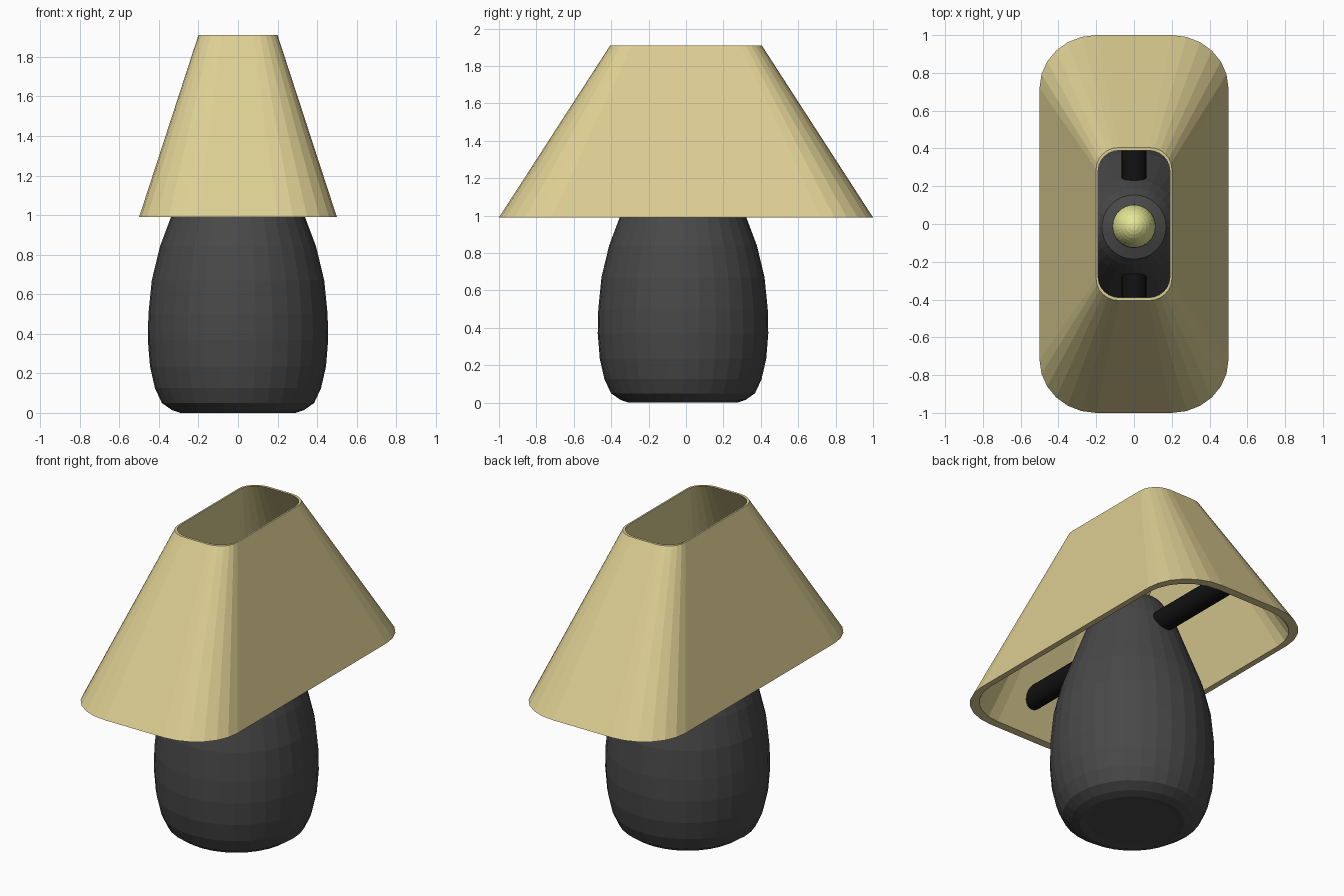
import bpy, bmesh
from math import cos, sin, pi

if "Cube" in bpy.data.objects:
    bpy.data.objects.remove(bpy.data.objects["Cube"])


def material(name, rgb):
    m = bpy.data.materials.new(name)
    m.diffuse_color = (*rgb, 1)
    m.use_nodes = True
    m.node_tree.nodes["Principled BSDF"].inputs["Base Color"].default_value = m.diffuse_color
    return m


def finish(name, bm, mat):
    bmesh.ops.recalc_face_normals(bm, faces=bm.faces)
    me = bpy.data.meshes.new(name)
    bm.to_mesh(me)
    bm.free()
    ob = bpy.data.objects.new(name, me)
    bpy.context.collection.objects.link(ob)
    me.materials.append(mat)
    return ob


def bridge(bm, a, b):
    for i in range(len(a)):
        j = (i + 1) % len(a)
        bm.faces.new((a[i], a[j], b[j], b[i]))


def lathe(name, profile, centre_y, mat, n=32):
    bm = bmesh.new()
    rings = [[bm.verts.new((r * cos(2 * pi * i / n), centre_y + r * sin(2 * pi * i / n), z))
              for i in range(n)] for r, z in profile]
    for a, b in zip(rings, rings[1:]):
        bridge(bm, a, b)
    bm.faces.new(rings[0])
    bm.faces.new(rings[-1])
    return finish(name, bm, mat)


def rounded_rect(bm, hx, hy, z, segs=6):
    # corners are elliptical, in proportion to the outline
    rx, ry = hx * 0.6, hy * 0.28
    ring = []
    for k, (sx, sy) in enumerate([(1, 1), (-1, 1), (-1, -1), (1, -1)]):
        for i in range(segs + 1):
            t = (k + i / segs) * pi / 2
            ring.append(bm.verts.new((sx * (hx - rx) + rx * cos(t),
                                      sy * (hy - ry) + ry * sin(t), z)))
    return ring


charcoal = material("charcoal", (0.065, 0.065, 0.065))
black = material("black", (0.006, 0.006, 0.006))
cream = material("cream", (0.72, 0.62, 0.29))
glow = material("pale_yellow", (0.78, 0.80, 0.30))

# Egg-shaped base
lathe("lamp_base", [(0.25, 0.005), (0.29, 0.0), (0.335, 0.015), (0.385, 0.05), (0.42, 0.125),
                    (0.445, 0.235), (0.456, 0.37), (0.453, 0.50), (0.436, 0.67), (0.395, 0.84),
                    (0.335, 1.0), (0.29, 1.12), (0.25, 1.23), (0.205, 1.32), (0.17, 1.37),
                    (0.10, 1.395), (0.04, 1.40)], -0.016, charcoal)

# Bulb
lathe("bulb", [(max(0.001, 0.115 * sin(pi * i / 16)), 1.56 - 0.18 * cos(pi * i / 16))
               for i in range(17)], -0.012, glow)

# Hollow tapered shade
bm = bmesh.new()
loops = [rounded_rect(bm, *p) for p in [(0.5, 1.0, 0.99), (0.2, 0.405, 1.91),
                                        (0.19, 0.39, 1.91), (0.465, 0.95, 0.99)]]
for k in range(4):
    bridge(bm, loops[k], loops[(k + 1) % 4])
finish("shade", bm, cream)

# Cross rod holding the shade, ends cut to the slope of the shade walls
bm = bmesh.new()
ends = [[bm.verts.new((0.065 * cos(pi * i / 12),
                       s * (0.85 - 0.6 * 0.065 * sin(pi * i / 12)),
                       1.17 + 0.065 * sin(pi * i / 12))) for i in range(24)] for s in (-1, 1)]
bridge(bm, *ends)
for e in ends:
    bm.faces.new(e)
finish("shade_support_rod", bm, black)
